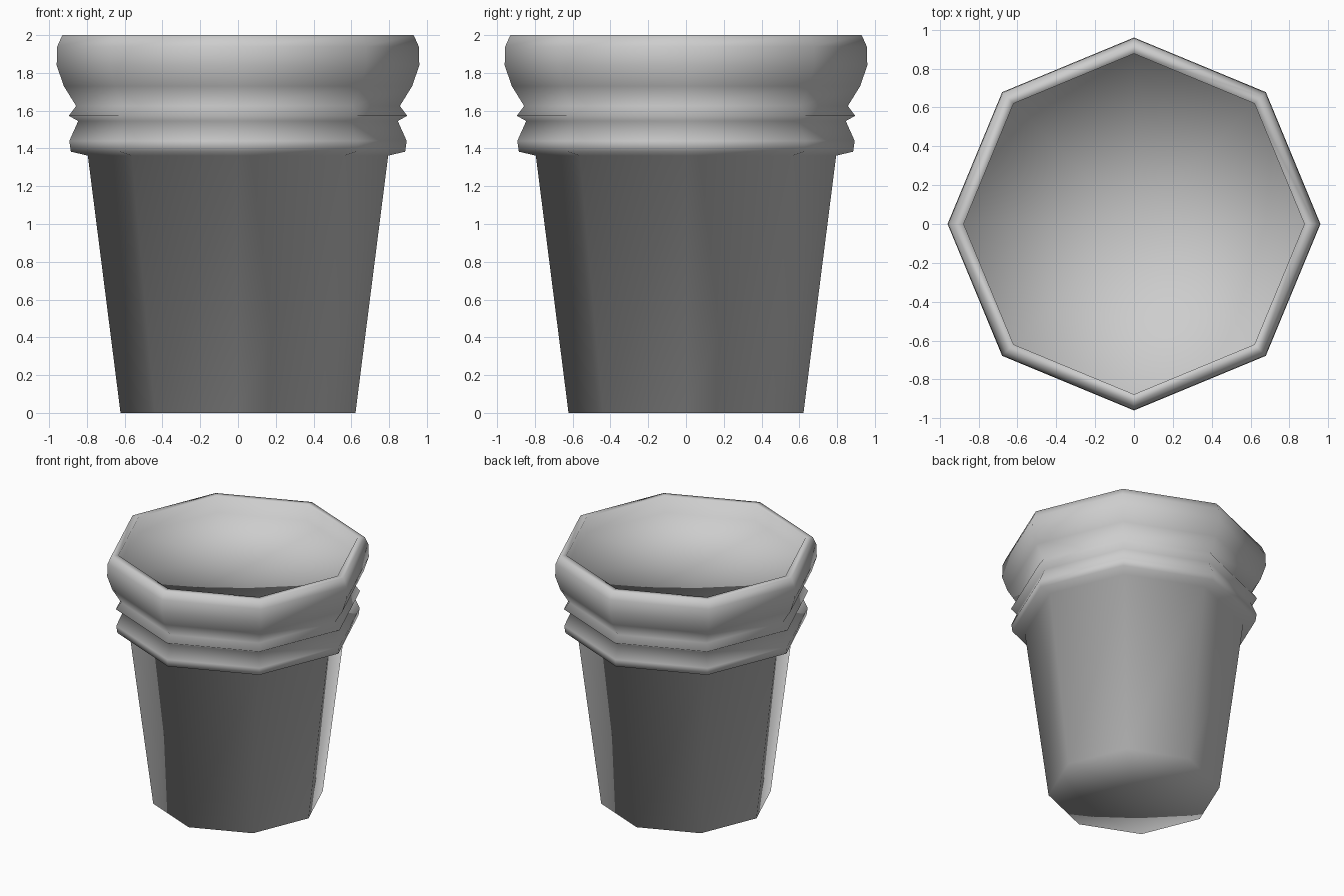
import bpy, bmesh, math

if "Cube" in bpy.data.objects:
    bpy.data.objects.remove(bpy.data.objects["Cube"])

SIDES = 8

# Single flat colour
grey = bpy.data.materials.new("light_grey")
grey.diffuse_color = (0.61, 0.61, 0.61, 1)
grey.use_nodes = True
grey.node_tree.nodes["Principled BSDF"].inputs["Base Color"].default_value = grey.diffuse_color

# Pot profile (radius, height): base, tapered body, ribbed collar, rim, recess
profile = [
    (0.622, 0.0), (0.795, 1.362),
    (0.885, 1.383), (0.893, 1.44), (0.846, 1.545), (0.896, 1.573), (0.857, 1.625),
    (0.922, 1.73), (0.96, 1.84), (0.957, 1.94), (0.93, 2.0),
    (0.877, 2.0), (0.877, 1.87),
]


def lathe(name, points, material):
    """Revolve a profile into a faceted solid with both ends capped by fans."""
    bm = bmesh.new()
    rings = []
    for r, z in points:
        rings.append([bm.verts.new((r * math.cos(2 * math.pi * i / SIDES),
                                    r * math.sin(2 * math.pi * i / SIDES), z))
                      for i in range(SIDES)])
    base = bm.verts.new((0, 0, points[0][1]))
    floor = bm.verts.new((0, 0, points[-1][1]))
    for i in range(SIDES):
        j = (i + 1) % SIDES
        for low, high in zip(rings, rings[1:]):
            bm.faces.new((low[i], low[j], high[j], high[i]))
        bm.faces.new((rings[0][j], rings[0][i], base))      # underside
        bm.faces.new((rings[-1][i], rings[-1][j], floor))   # recessed top
    for f in bm.faces:
        f.smooth = True
    mesh = bpy.data.meshes.new(name)
    bm.to_mesh(mesh)
    bm.free()
    mesh.materials.append(material)
    obj = bpy.data.objects.new(name, mesh)
    bpy.context.collection.objects.link(obj)
    return obj


lathe("ribbed_pot", profile, grey)
